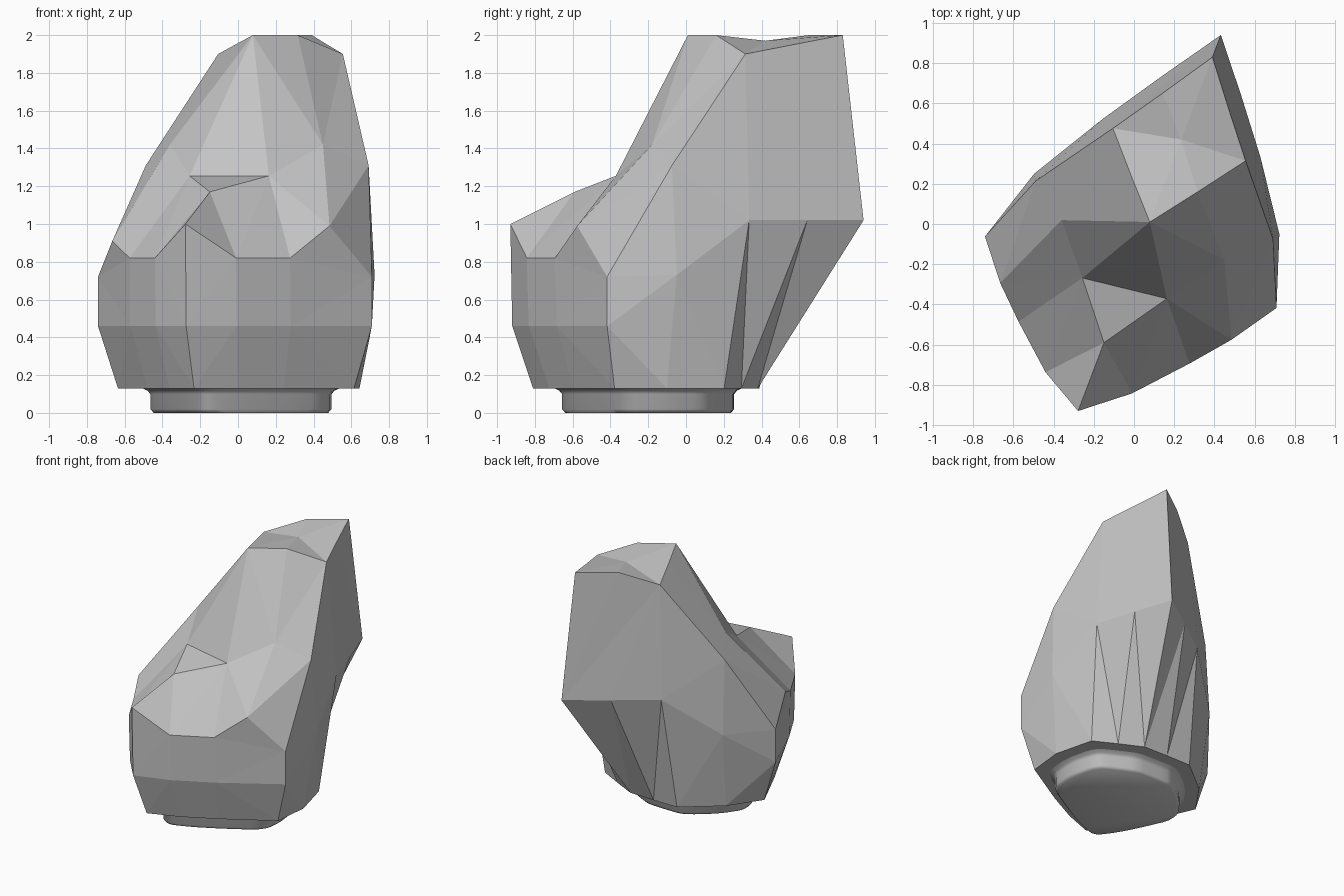
import bpy
import bmesh
from mathutils import Vector

if "Cube" in bpy.data.objects:
    bpy.data.objects.remove(bpy.data.objects["Cube"], do_unlink=True)

stone = bpy.data.materials.new("stone grey")
stone.use_nodes = True
grey = (0.55, 0.55, 0.55, 1)
stone.diffuse_color = grey
stone.node_tree.nodes["Principled BSDF"].inputs["Base Color"].default_value = grey


def place(half, station, z):
    """Turn half width and station along the slanted centre line into x, y, z."""
    return Vector((half + 0.38 * station + 0.075, station - 0.245 * half, z))


def finish(bm, name):
    bmesh.ops.recalc_face_normals(bm, faces=bm.faces)
    mesh = bpy.data.meshes.new(name)
    bm.to_mesh(mesh)
    bm.free()
    mesh.materials.append(stone)
    obj = bpy.data.objects.new(name, mesh)
    bpy.context.collection.objects.link(obj)
    return obj


# Points on the centre line: station, height
centre = dict(
    crown_front=(0.01, 2), crown_mid=(0.42, 1.97), crown_back=(0.83, 2),
    tail=(0.94, 1.02), keel=(0.38, 0.13),
    beak=(-0.93, 1.0), fold=(-0.59, 1.17),
    beak_mid=(-0.92, 0.46), beak_low=(-0.81, 0.13))

# Points repeated on both sides: half width, station, height
paired = dict(
    front_ridge=(0.165, 0.2, 2), back_ridge=(0.165, 0.61, 1.95),
    shoulder=(0.33, 0.395, 1.9), elbow=(0.59, 0.07, 1.31),
    chest=(0.405, -0.08, 1.42), notch=(0.21, -0.32, 1.255),
    hip=(0.575, -0.435, 0.99), knee=(0.425, -0.59, 0.82),
    lip=(0.215, -0.79, 0.82), flank=(0.725, -0.24, 0.72),
    haunch=(0.61, 0.1, 0.73), spur=(0.39, 0.43, 1.02), barb=(0.195, 0.69, 1.02),
    lip_mid=(0.215, -0.78, 0.46), knee_mid=(0.425, -0.58, 0.46),
    flank_mid=(0.725, -0.24, 0.46),
    lip_low=(0.18, -0.68, 0.13), knee_low=(0.36, -0.51, 0.13),
    flank_low=(0.625, -0.225, 0.13), haunch_low=(0.555, 0.035, 0.13),
    spur_low=(0.38, 0.295, 0.13), barb_low=(0.19, 0.34, 0.13))

# Each fan joins its first point to the chain that follows
fans = [
    "crown_mid crown_front front_ridge shoulder back_ridge crown_back",
    "chest crown_front front_ridge shoulder elbow hip notch crown_front",
    "hip elbow flank knee notch",
    "notch knee lip fold",
    "fold lip beak",
    "haunch elbow spur spur_low haunch_low flank_mid flank elbow",
    "shoulder elbow spur barb tail back_ridge",
    "back_ridge tail crown_back",
    "barb_low spur_low spur barb keel",
    "tail barb keel",
    "flank_mid haunch_low flank_low"]

# Front wall, as rows of quads from the rim down
rows = [
    "beak lip knee flank",
    "beak_mid lip_mid knee_mid flank_mid",
    "beak_low lip_low knee_low flank_low"]
foot_edge = "lip_low knee_low flank_low haunch_low spur_low barb_low".split()

# Faceted body
bm = bmesh.new()
middle = {n: bm.verts.new(place(0, *p)) for n, p in centre.items()}
sides = []
for side in (1, -1):
    points = dict(middle)
    for name, (half, station, z) in paired.items():
        if side < 0:
            # The two sides differ slightly at the crown and hip
            z += {"front_ridge": -0.05, "back_ridge": 0.05, "hip": -0.08}.get(name, 0)
        points[name] = bm.verts.new(place(side * half, station, z))
    sides.append(points)
    for fan in fans:
        hub, *chain = fan.split()
        for a, b in zip(chain, chain[1:]):
            bm.faces.new([points[hub], points[a], points[b]])
    for upper, lower in zip(rows, rows[1:]):
        up, low = upper.split(), lower.split()
        for i in range(len(up) - 1):
            bm.faces.new([points[n] for n in (up[i], up[i + 1], low[i + 1], low[i])])

# Faces that cross the centre line, and the underside
left, right = sides
bm.faces.new([middle["crown_front"], left["notch"], right["notch"]])
bm.faces.new([middle["fold"], right["notch"], left["notch"]])
underside = ([middle["beak_low"]] + [left[n] for n in foot_edge]
             + [middle["keel"]] + [right[n] for n in reversed(foot_edge)])
outline = [v.co.to_2d() for v in underside]
bm.faces.new(underside)
bmesh.ops.triangulate(bm, faces=[f for f in bm.faces if len(f.verts) > 3])
finish(bm, "faceted_body")

# Rounded plinth: the underside outline, corners cut, shrunk into a short stack
for _ in range(2):
    outline = [p.lerp(q, t) for p, q in zip(outline, outline[1:] + outline[:1])
               for t in (0.2, 0.8)]
hub = Vector((0.015, -0.2))
bm = bmesh.new()
loops = []
for scale, z in ((0.86, 0.135), (0.8, 0.118), (0.775, 0.1), (0.775, 0.02), (0.745, 0)):
    loops.append([bm.verts.new((hub + (p - hub) * scale).to_3d() + Vector((0, 0, z)))
                  for p in outline])
for a, b in zip(loops, loops[1:]):
    for i in range(len(a)):
        bm.faces.new([a[i - 1], a[i], b[i], b[i - 1]])
bm.faces.new(loops[0])
bm.faces.new(loops[-1])
plinth = finish(bm, "plinth")
bpy.ops.object.select_all(action="DESELECT")
plinth.select_set(True)
bpy.context.view_layer.objects.active = plinth
bpy.ops.object.shade_smooth_by_angle(angle=0.9)
